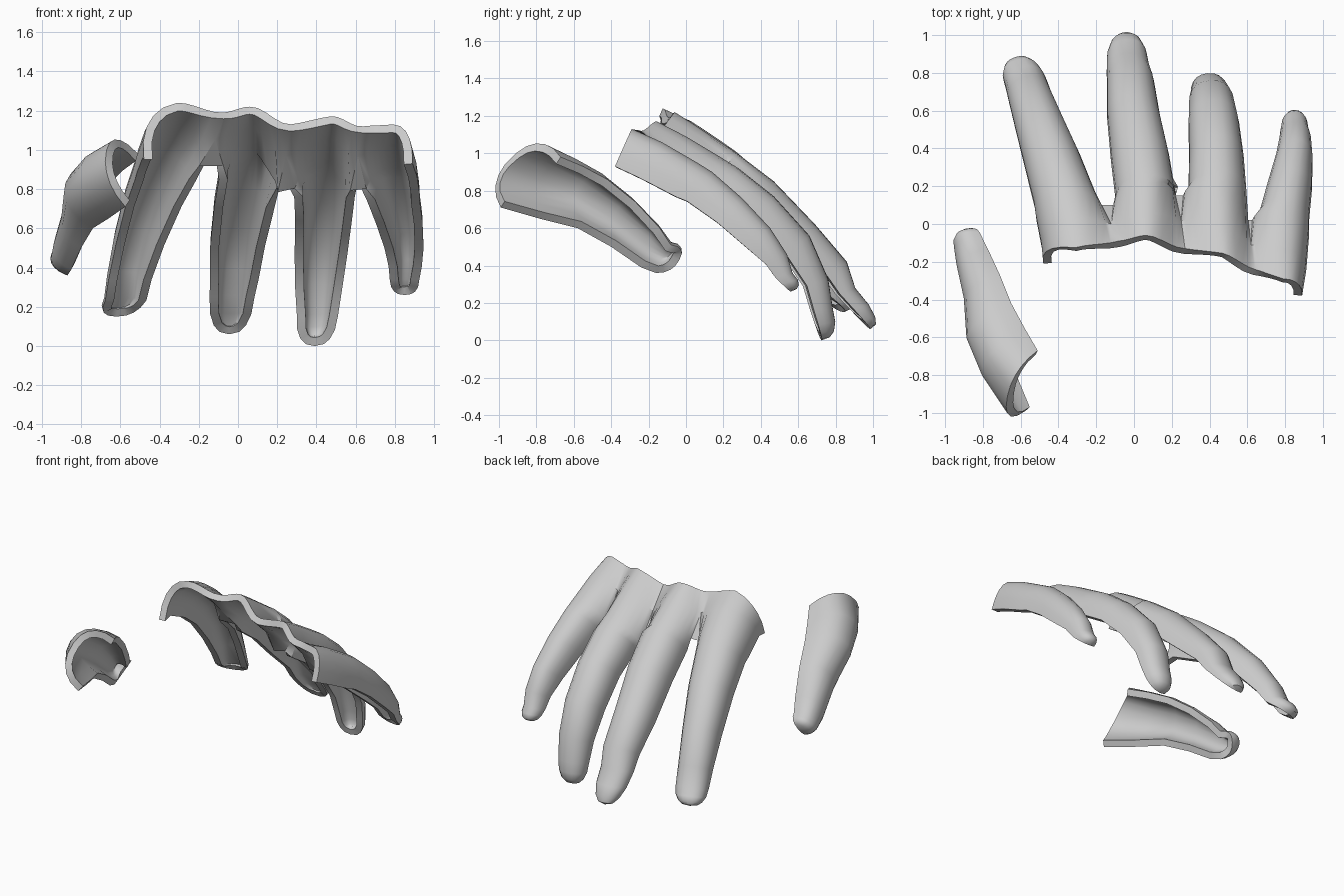
import bpy, bmesh
from math import sin, cos, pi
from mathutils import Vector as V

if "Cube" in bpy.data.objects:
    bpy.data.objects.remove(bpy.data.objects["Cube"])

HALF = 5  # arch segments on each side of the ridge


def arch(L, T, R, n=None, soft=(0, 0)):
    """Open half-tube section from edge L over ridge T to R; soft blends a side into a gentle valley."""
    if n is None:
        s = (R - L).normalized()
        n = T - (L + R) / 2
        n = (n - s * n.dot(s)).normalized()
    pts = []
    for k in range(-HALF, HALF + 1):
        e = (L if k < 0 else R) - T
        b = soft[0] if k < 0 else soft[1]
        u = abs(k) / HALF
        vn = n * e.dot(n)
        c = 1 - max(cos(u * pi / 2), 0) ** 0.88
        p = T + (e - vn) * sin(u * pi / 2) ** 0.88 + vn * c
        q = T + (e - vn) * u + vn * (1 - cos(u * pi)) / 2
        pts.append(p.lerp(q, b) if u < 1 else T + e)
    return pts


def sweep(bm, rings, tip):
    """Skin a row of arch sections and close it with a blunt rounded tip."""
    last = rings[-1]
    c = (last[0] + last[-1]) / 2
    rings = rings + [[c + (p - c) * cos(a) ** 0.8 + (tip - c) * sin(a) ** 0.95 for p in last]
                     for a in (0.45, 0.85, 1.2)]
    rows = [[bm.verts.new(p) for p in r] for r in rings]
    for a, b in zip(rows, rows[1:]):
        for j in range(2 * HALF):
            bm.faces.new((a[j], a[j + 1], b[j + 1], b[j]))
    end = bm.verts.new(tip)
    for j in range(2 * HALF):
        bm.faces.new((rows[-1][j], rows[-1][j + 1], end))


def finger(bm, stations, tip, left=(), right=()):
    """stations: (x, y, z of ridge, half width, depth); left/right: given edge points at the base."""
    P = [V(s[:3]) for s in stations]
    tip = V(tip)
    d = tip - P[0]
    s = V((d.y, -d.x, 0)).normalized()
    rings = []
    for i, st in enumerate(stations):
        t = (P[min(i + 1, len(P) - 1)] - P[max(i - 1, 0)]).normalized()
        n = s.cross(t).normalized()
        c = P[i] - n * st[4]
        L = V(left[i]) if i < len(left) else c - s * st[3]
        R = V(right[i]) if i < len(right) else c + s * st[3]
        b = (1, .6, .15)[i] if i < 3 else 0
        rings.append(arch(L, P[i], R, n, (b * (len(left) == 3), b * (len(right) == 3))))
    sweep(bm, rings, tip)


def web(bm, base, mid, end, gap):
    """Edge points for the fingers on both sides of a web, with a small triangle between them."""
    g = V((gap / 2, 0, 0))
    a, b = V(end) - g, V(end) + g
    bm.faces.new([bm.verts.new(p) for p in (V(mid), b, a)])
    return [base, mid, a], [base, mid, b]


def finish(bm, name):
    bmesh.ops.remove_doubles(bm, verts=bm.verts, dist=0.0005)
    me = bpy.data.meshes.new(name)
    bm.to_mesh(me)
    bm.free()
    ob = bpy.data.objects.new(name, me)
    bpy.context.collection.objects.link(ob)
    m = ob.modifiers.new("thickness", "SOLIDIFY")
    m.thickness, m.offset = 0.045, -1
    bpy.ops.object.select_all(action='DESELECT')
    bpy.context.view_layer.objects.active = ob
    ob.select_set(True)
    bpy.ops.object.modifier_apply(modifier=m.name)
    bpy.ops.object.shade_smooth_by_angle(angle=0.7)


# Webs between neighbouring fingers
bm = bmesh.new()
w1 = web(bm, (-.08, -.09, 1.19), (-.12, 0, 1.08), (-.14, .1, .93), .06)
w2 = web(bm, (.27, -.13, 1.13), (.25, .02, 1.0), (.24, .15, .81), .04)
w3 = web(bm, (.64, -.24, 1.12), (.62, -.11, 1.0), (.615, .02, .81), .02)

# Four-finger shell
finger(bm, [(-.31, -.125, 1.24, .18, .26), (-.34, .03, 1.17, .19, .24), (-.38, .18, 1.07, .18, .22),
            (-.405, .25, 1.02, .165, .21), (-.47, .45, .85, .15, .19), (-.54, .65, .62, .13, .17),
            (-.585, .78, .40, .115, .13), (-.60, .83, .27, .11, .1)],
       (-.62, .845, .15), left=[(-.48, -.21, .95)], right=w1[0])
finger(bm, [(.06, -.06, 1.22, .17, .2), (.06, .05, 1.15, .17, .2), (.055, .2, 1.05, .17, .2),
            (.05, .26, 1.01, .16, .2), (.02, .47, .85, .155, .19), (-.015, .69, .62, .14, .17),
            (-.03, .86, .42, .125, .14), (-.04, .905, .28, .115, .1)],
       (-.045, .985, .06), left=w1[1], right=w2[0])
finger(bm, [(.47, -.155, 1.17, .17, .2), (.45, 0, 1.09, .17, .2), (.435, .2, .97, .17, .2),
            (.43, .28, .92, .155, .2), (.425, .47, .77, .145, .18), (.41, .66, .56, .135, .17),
            (.40, .76, .33, .12, .13), (.395, .785, .17, .105, .11)],
       (.39, .725, 0), left=w2[1], right=w3[0])
finger(bm, [(.79, -.29, 1.13, .125, .21), (.78, -.13, 1.06, .14, .22), (.785, .06, .95, .15, .21),
            (.80, .14, .90, .135, .2), (.83, .3, .76, .12, .18), (.855, .45, .6, .10, .16),
            (.86, .54, .46, .085, .12), (.855, .57, .36, .075, .09)],
       (.85, .56, .26), left=w3[1], right=[(.89, -.38, .93)])
finish(bm, "finger_shell")

# Thumb shell: lower edge, ridge, upper edge
bm = bmesh.new()
thumb = [((-.575, -.99, .71), (-.67, -.91, 1.0), (-.51, -.67, .98)),
         ((-.66, -.78, .65), (-.80, -.76, .92), (-.58, -.55, .93)),
         ((-.74, -.58, .60), (-.88, -.58, .83), (-.65, -.42, .86)),
         ((-.80, -.40, .50), (-.89, -.37, .70), (-.71, -.27, .74)),
         ((-.85, -.24, .39), (-.93, -.19, .56), (-.77, -.14, .60)),
         ((-.87, -.16, .36), (-.945, -.11, .48), (-.80, -.08, .51))]
sweep(bm, [arch(*map(V, s)) for s in thumb], V((-.865, -.035, .43)))
finish(bm, "thumb_shell")
